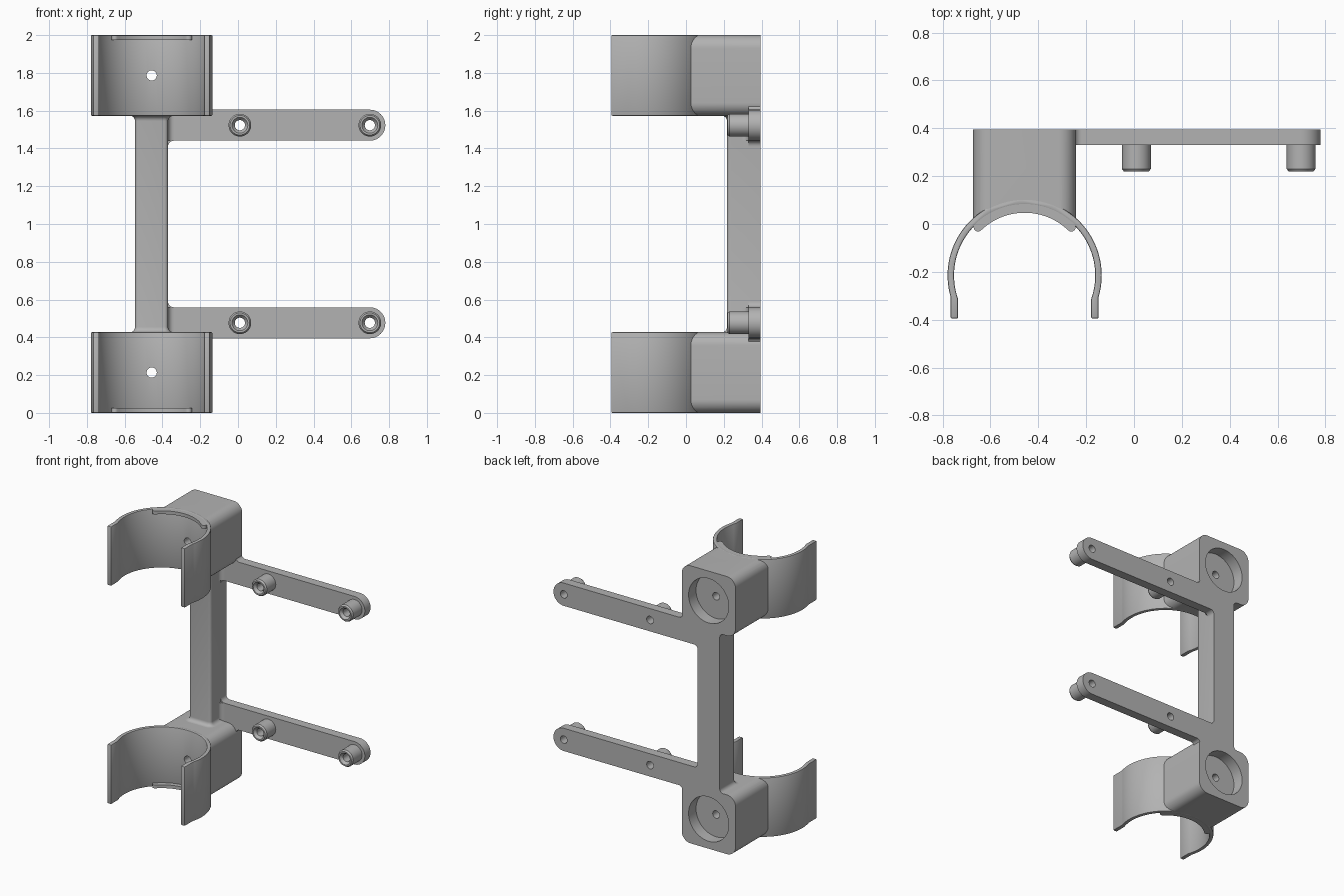
import bpy, bmesh, math
from mathutils import Vector

cube = bpy.data.objects.get("Cube")
if cube:
    bpy.data.objects.remove(cube, do_unlink=True)

grey = bpy.data.materials.new("plain_grey")
grey.use_nodes = True
COLOUR = (0.45, 0.45, 0.45, 1)
grey.diffuse_color = COLOUR
grey.node_tree.nodes["Principled BSDF"].inputs["Base Color"].default_value = COLOUR

# Shared dimensions; heights are measured from the middle of the bracket
MID = 1.0
CX, CY = -0.457, -0.215          # clip axis
BACK = 0.395
BLOCK_LOW, BLOCK_TOP = 0.573, 1.0
HOLE_Z = (BLOCK_LOW + BLOCK_TOP) / 2
ARM_Z, ARM_R, ARM_FRONT = 0.523, 0.082, 0.33
POST_L, POST_R, POST_FRONT = -0.545, -0.37, 0.217
BOSSES = (0.01, 0.698)


def arc(cx, cy, r, start, end, n):
    return [(cx + r * math.cos(math.radians(start + (end - start) * i / n)),
             cy + r * math.sin(math.radians(start + (end - start) * i / n)))
            for i in range(n + 1)]


def finish(name, bm):
    bmesh.ops.recalc_face_normals(bm, faces=bm.faces)
    mesh = bpy.data.meshes.new(name)
    bm.to_mesh(mesh)
    bm.free()
    mesh.materials.append(grey)
    ob = bpy.data.objects.new(name, mesh)
    ob.location.z = MID
    bpy.context.collection.objects.link(ob)
    return ob


def loft(name, loops, closed=False):
    """Skin a series of equal loops, capped unless closed into a ring."""
    bm = bmesh.new()
    rows = [[bm.verts.new(p) for p in loop] for loop in loops]
    n = len(rows[0])
    pairs = list(zip(rows, rows[1:])) + ([(rows[-1], rows[0])] if closed else [])
    for a, b in pairs:
        for i in range(n):
            j = (i + 1) % n
            bm.faces.new((a[i], a[j], b[j], b[i]))
    if not closed:
        bm.faces.new(rows[0])
        bm.faces.new(rows[-1])
    return finish(name, bm)


def prism(name, outline, axis, lo, hi):
    """Extrude an (x, z) outline along y, or an (x, y) outline along z."""
    put = (lambda p, d: (p[0], d, p[1])) if axis == "y" else (lambda p, d: (p[0], p[1], d))
    return loft(name, [[put(p, d) for p in outline] for d in (lo, hi)])


def activate(ob):
    bpy.ops.object.select_all(action="DESELECT")
    bpy.context.view_layer.objects.active = ob
    ob.select_set(True)


def apply_mod(ob, kind, **settings):
    activate(ob)
    mod = ob.modifiers.new(kind.lower(), kind)
    for key, value in settings.items():
        setattr(mod, key, value)
    bpy.ops.object.modifier_apply(modifier=mod.name)


def cut(ob, outline, axis, lo, hi):
    cutter = prism("cutter", outline, axis, lo, hi)
    apply_mod(ob, "BOOLEAN", operation="DIFFERENCE", solver="EXACT", object=cutter)
    bpy.data.objects.remove(cutter, do_unlink=True)


def smooth(ob):
    activate(ob)
    bpy.ops.object.shade_smooth_by_angle(angle=math.radians(30))


def mirror(ob):
    apply_mod(ob, "MIRROR", use_axis=(False, False, True), use_mirror_merge=False)
    smooth(ob)


def disc(cx, cy, r, n=40):
    return arc(cx, cy, r, 0, 360, n)[:-1]


def fillet(name, x, v, sx, sv, r, axis, lo, hi):
    """Concave strip filling the inner corner at (x, v)."""
    curve = [(x + sx * r * (1 - math.cos(t)), v + sv * r * (1 - math.sin(t)))
             for t in (math.pi / 2 * i / 8 for i in range(9))]
    sink = 0.004
    corner = [(x + sx * r, v - sv * sink), (x - sx * sink, v - sv * sink),
              (x - sx * sink, v + sv * r)]
    mirror(prism(name, curve + corner[::1], axis, lo, hi))


# Spring clips with straight leg tips
OUT, INN, LEG = 0.322, 0.295, 0.18
outline = arc(CX, CY, OUT, -16.3, 196.3, 64)
outline += [(CX - 0.309, CY - LEG), (CX - 0.278, CY - LEG)]
outline += arc(CX, CY, INN, 199.4, -19.4, 64)
outline += [(CX + 0.278, CY - LEG), (CX + 0.309, CY - LEG)]
clip = prism("clips", outline, "z", BLOCK_LOW, BLOCK_TOP)
apply_mod(clip, "BEVEL", width=0.006, segments=2, limit_method="ANGLE",
          angle_limit=math.radians(60))
cut(clip, disc(CX, HOLE_Z, 0.027), "y", -0.1, 0.3)
mirror(clip)

# Thin stop lips inside the outer end of each clip
LIP = 0.262
mid_r, cap_r = (LIP + INN + 0.004) / 2, (INN + 0.004 - LIP) / 2


def lip_cap(deg, start, end):
    a = math.radians(deg)
    return arc(CX + mid_r * math.cos(a), CY + mid_r * math.sin(a), cap_r, start, end, 8)[1:-1]


lip = arc(CX, CY, LIP, 46, 134, 32) + lip_cap(134, 314, 134)
lip += arc(CX, CY, INN + 0.004, 134, 46, 32) + lip_cap(46, 46, -134)
mirror(prism("stop_lips", lip, "z", BLOCK_TOP - 0.025, BLOCK_TOP - 0.001))

# Rounded mounting blocks with rear pocket and screw hole
L, R, C = -0.672, -0.243, 0.07
square = []
for x, z, a in ((R - C, BLOCK_TOP - C, 0), (L + C, BLOCK_TOP - C, 90),
                (L + C, BLOCK_LOW + C, 180), (R - C, BLOCK_LOW + C, 270)):
    square += arc(x, z, C, a, a + 90, 10)
block = prism("mounting_blocks", square, "y", -0.01, BACK)
cut(block, disc(CX, CY, 0.305, 96), "z", 0.4, 1.2)
cut(block, disc(CX, HOLE_Z, 0.16, 64), "y", BACK - 0.085, BACK + 0.1)
cut(block, disc(CX, HOLE_Z, 0.027), "y", -0.1, BACK)
mirror(block)


# Post with rounded front edges, flaring into the blocks
def post_loop(z, grow):
    r = 0.02 + grow
    left, right, front = POST_L - grow, POST_R + grow, POST_FRONT - grow
    pts = [(right, BACK), (left, BACK)]
    pts += arc(left + r, front + r, r, 180, 270, 6) + arc(right - r, front + r, r, 270, 360, 6)
    return [(x, y, z) for x, y in pts]


F = 0.028
flare = [(BLOCK_LOW - F * (1 - math.sin(t)), F * (1 - math.cos(t)))
         for t in (math.pi / 2 * i / 6 for i in range(7))]
flare.append((BLOCK_LOW + 0.005, F))
smooth(loft("post", [post_loop(-z, g) for z, g in reversed(flare)]
            + [post_loop(z, g) for z, g in flare]))

# Flat arms with rounded tips and screw holes
TIP = 0.78 - ARM_R
arm_shape = [(POST_R - 0.02, ARM_Z + ARM_R), (POST_R - 0.02, ARM_Z - ARM_R)]
arm_shape += arc(TIP, ARM_Z, ARM_R, -90, 90, 24)
arm = prism("arms", arm_shape, "y", ARM_FRONT, BACK)
for x in BOSSES:
    cut(arm, disc(x, ARM_Z, 0.027), "y", 0.2, 0.5)
mirror(arm)

# Fillets where the arms meet the post and blocks
fillet("arm_inner_fillets", POST_R, ARM_Z - ARM_R, 1, -1, 0.03, "y", ARM_FRONT, BACK)
fillet("arm_outer_fillets", R - 0.006, ARM_Z + ARM_R, 1, 1, 0.03, "y", ARM_FRONT, BACK)
fillet("arm_front_fillets", POST_R, ARM_FRONT, 1, -1, 0.03, "z",
       ARM_Z - ARM_R, BLOCK_LOW + 0.01)

# Tubular bosses with chamfered rims
section = [(0.027, 0.335), (0.06, 0.335), (0.06, 0.23), (0.052, 0.219),
           (0.042, 0.219), (0.027, 0.238)]
for x, side in zip(BOSSES, ("inner", "outer")):
    rings = [[(x + r * math.cos(a), y, ARM_Z + r * math.sin(a)) for r, y in section]
             for a in (math.tau * i / 40 for i in range(40))]
    mirror(loft(side + "_bosses", rings, closed=True))
